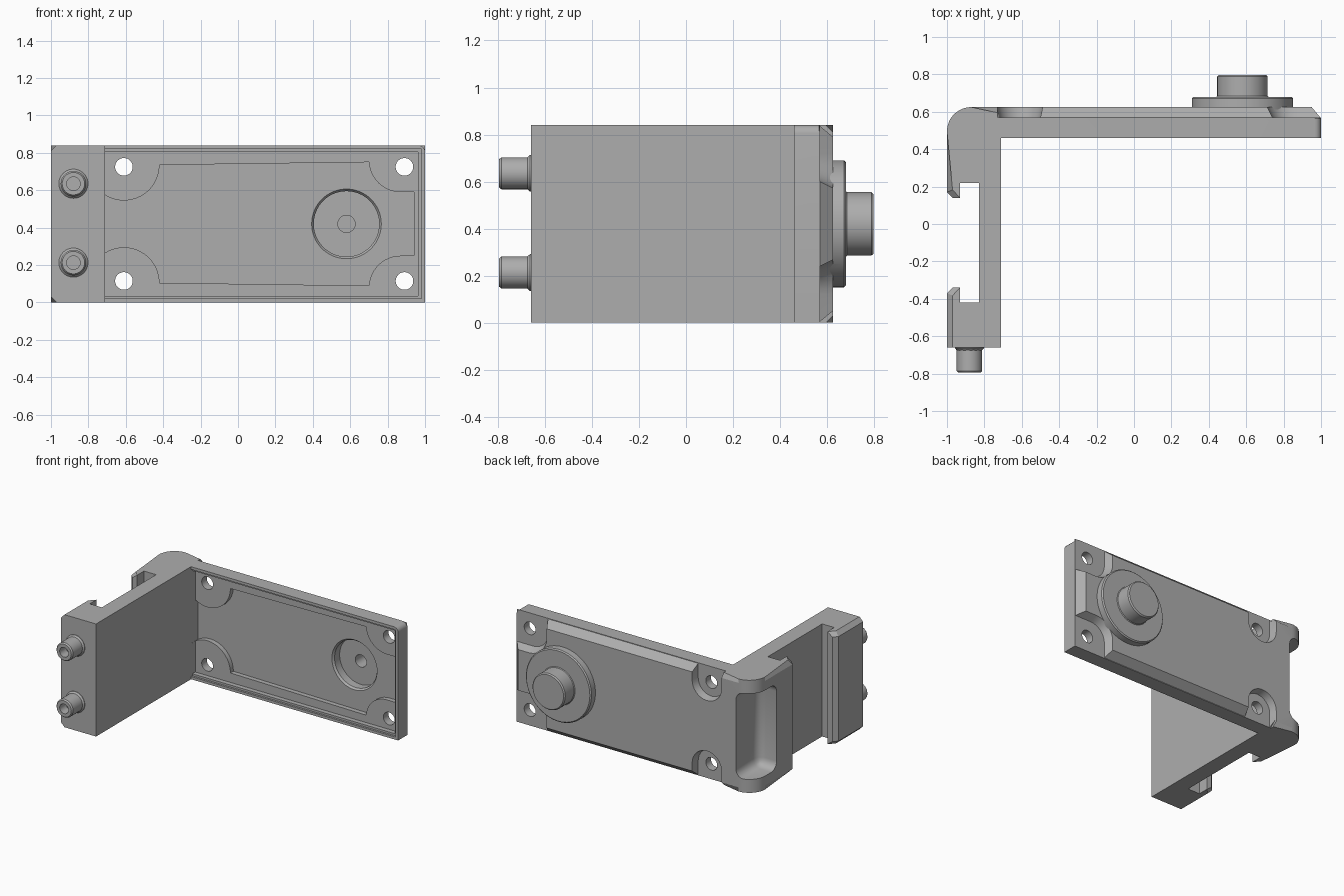
import bpy, bmesh, math
from mathutils import Vector

cube = bpy.data.objects.get("Cube")
if cube:
    bpy.data.objects.remove(cube, do_unlink=True)

grey = bpy.data.materials.new("mid grey")
grey.use_nodes = True
grey.diffuse_color = (0.42, 0.42, 0.42, 1)
grey.node_tree.nodes["Principled BSDF"].inputs["Base Color"].default_value = grey.diffuse_color

H = 0.84      # bracket height
MID = H / 2


def finish(name, bm):
    bmesh.ops.recalc_face_normals(bm, faces=bm.faces)
    mesh = bpy.data.meshes.new(name)
    bm.to_mesh(mesh)
    bm.free()
    mesh.materials.append(grey)
    ob = bpy.data.objects.new(name, mesh)
    bpy.context.collection.objects.link(ob)
    return ob


def arc(cx, cy, r, a0, a1, n=16):
    angles = [math.radians(a0 + (a1 - a0) * i / n) for i in range(n + 1)]
    return [(cx + r * math.cos(a), cy + r * math.sin(a)) for a in angles]


def flip(pts):
    return [(x, H - z) for x, z in reversed(pts)]


def inset(pts, d):
    """Mitred inward offset of a counter-clockwise outline."""
    out = []
    for i, p in enumerate(pts):
        p = Vector(p)
        a = (p - Vector(pts[i - 1])).normalized()
        b = (Vector(pts[(i + 1) % len(pts)]) - p).normalized()
        na, nb = Vector((-a.y, a.x)), Vector((-b.y, b.x))
        out.append(tuple(p + (na + nb) * d / (1 + na.dot(nb))))
    return out


def prism_bm(pts, axis, t0, t1, taper=0):
    place = (lambda p, t: (p[0], p[1], t)) if axis == "Z" else (lambda p, t: (p[0], t, p[1]))
    bm = bmesh.new()
    lo = [bm.verts.new(place(p, t0)) for p in pts]
    hi = [bm.verts.new(place(p, t1)) for p in (inset(pts, taper) if taper else pts)]
    bm.faces.new(lo)
    bm.faces.new(hi)
    n = len(pts)
    for i in range(n):
        j = (i + 1) % n
        bm.faces.new((lo[i], lo[j], hi[j], hi[i]))
    return bm


def prism(name, *args):
    return finish(name, prism_bm(*args))


def box(name, lo, hi, bevel=0):
    (x0, y0, z0), (x1, y1, z1) = lo, hi
    bm = prism_bm([(x0, y0), (x1, y0), (x1, y1), (x0, y1)], "Z", z0, z1)
    if bevel:
        bmesh.ops.bevel(bm, geom=bm.edges[:], offset=bevel, segments=5, profile=0.5, affect="EDGES")
    return finish(name, bm)


def lathe(name, profile, x, z, n=48):
    """Turn (radius, y) points about an axis along y."""
    bm = bmesh.new()
    verts = [bm.verts.new((x + r, y, z)) for r, y in profile]
    edges = [bm.edges.new(pair) for pair in zip(verts, verts[1:])]
    bmesh.ops.spin(bm, geom=verts + edges, cent=(x, 0, z), axis=(0, 1, 0),
                   angle=math.tau, steps=n, use_duplicate=False)
    bmesh.ops.remove_doubles(bm, verts=bm.verts, dist=0.0005)
    return finish(name, bm)


def rod(name, r, y0, y1, x, z):
    return lathe(name, [(0, y0), (r, y0), (r, y1), (0, y1)], x, z)


def combine(base, tool, op):
    mod = base.modifiers.new(op, "BOOLEAN")
    mod.operation, mod.solver, mod.object = op, "EXACT", tool
    bpy.context.view_layer.objects.active = base
    bpy.ops.object.modifier_apply(modifier=mod.name)
    bpy.data.objects.remove(tool, do_unlink=True)


def cut(tool):
    combine(body, tool, "DIFFERENCE")


# L-shaped body with a lipped slot in the leg
outline = [(-0.71, -0.66), (-0.71, 0.46), (1, 0.46), (1, 0.57), (-0.73, 0.57), (-0.73, 0.625)]
outline += arc(-0.87, 0.495, 0.13, 90, 180, 12)
outline += [(-1, 0.17), (-0.97, 0.14), (-0.93, 0.14), (-0.93, 0.22), (-0.83, 0.22),
            (-0.83, -0.42), (-0.93, -0.42), (-0.93, -0.34), (-0.97, -0.34), (-1, -0.37), (-1, -0.66)]
bm = prism_bm(outline, "Z", 0, H)


def outer(v):
    return v.co.x < -0.965 or (v.co.y > 0.5 and v.co.x < -0.72 and v.co.y > 0.6) or (v.co.y > 0.48 and v.co.x < -0.8)


flat = [e for e in bm.edges if abs(e.verts[0].co.z - e.verts[1].co.z) < 0.01]
rim = [e for e in flat if all(outer(v) for v in e.verts)]
bmesh.ops.bevel(bm, geom=rim, offset=0.03, segments=1, affect="EDGES")
ends = [e for e in bm.edges if all(v.co.x > 0.99 for v in e.verts)
        and abs(e.verts[0].co.y - e.verts[1].co.y) > 0.05]
bmesh.ops.bevel(bm, geom=ends, offset=0.035, segments=5, profile=0.5, affect="EDGES")
body = finish("bracket_body", bm)

# Raised back panel with sloping edges
combine(body, prism("back_panel", [(-0.8, 0), (1, 0), (1, H), (-0.8, H)], "Y", 0.565, 0.625, 0.05), "UNION")

# Sunken pads around the screw holes on the back
left_pad = arc(-0.61, 0.73, 0.11, 180, 360) + [(-0.5, 1), (-0.72, 1)]
right_pad = arc(0.86, 0.72, 0.12, 180, 270, 8) + [(1.2, 0.6), (1.2, 1), (0.74, 1)]
for pad, slope in ((left_pad, -0.015), (right_pad, -0.035)):
    for shape in (pad, flip(pad)):
        cut(prism("pad_cutter", shape, "Y", 0.57, 0.64, slope))

# Round boss on the back
boss = [(0, 0.6), (0.27, 0.6), (0.27, 0.672), (0.262, 0.68), (0.14, 0.68),
        (0.135, 0.685), (0.135, 0.788), (0.127, 0.797), (0, 0.797)]
combine(body, lathe("boss", boss, 0.58, MID, 64), "UNION")

# Stepped hollow in the front of the plate
cut(box("rim_cutter", (-0.71, 0.4, 0.02), (0.98, 0.475, H - 0.02)))
cut(box("hollow_cutter", (-0.71, 0.4, 0.035), (0.962, 0.51, H - 0.035)))
upper = [(0.94, 0.59)] + arc(0.87, 0.76, 0.17, 270, 183, 12) + [(0.7, 0.75)]
upper += arc(-0.61, 0.735, 0.19, 360, 238, 20)
cut(prism("deep_cutter", flip(upper) + upper, "Y", 0.45, 0.545))
cut(lathe("dish_cutter", [(0, 0.5), (0.19, 0.5), (0.19, 0.54), (0.175, 0.56),
                          (0.175, 0.62), (0, 0.62)], 0.58, MID, 64))
cut(rod("boss_hole_cutter", 0.046, 0.55, 0.74, 0.58, MID))

# Screw holes
for x in (-0.61, 0.89):
    for z in (0.115, H - 0.115):
        cut(rod("hole_cutter", 0.047, 0.4, 0.7, x, z))

# Rounded window through the back corner
cut(box("window_cutter", (-1.3, 0.36, 0.1), (-0.85, 1, H - 0.1), 0.06))

# Hollow pins on the leg end
pin = [(0, -0.64), (0.078, -0.64), (0.078, -0.664), (0.068, -0.675), (0.068, -0.785), (0.06, -0.795),
       (0.036, -0.795), (0.036, -0.72), (0, -0.72)]
pins = [lathe(f"{side}_pin", pin, -0.88, z) for side, z in (("lower", 0.213), ("upper", 0.635))]

# Smooth the round walls, keep the edges crisp
for ob in [body] + pins:
    bpy.ops.object.select_all(action="DESELECT")
    ob.select_set(True)
    bpy.context.view_layer.objects.active = ob
    bpy.ops.object.shade_smooth_by_angle(angle=math.radians(25))
